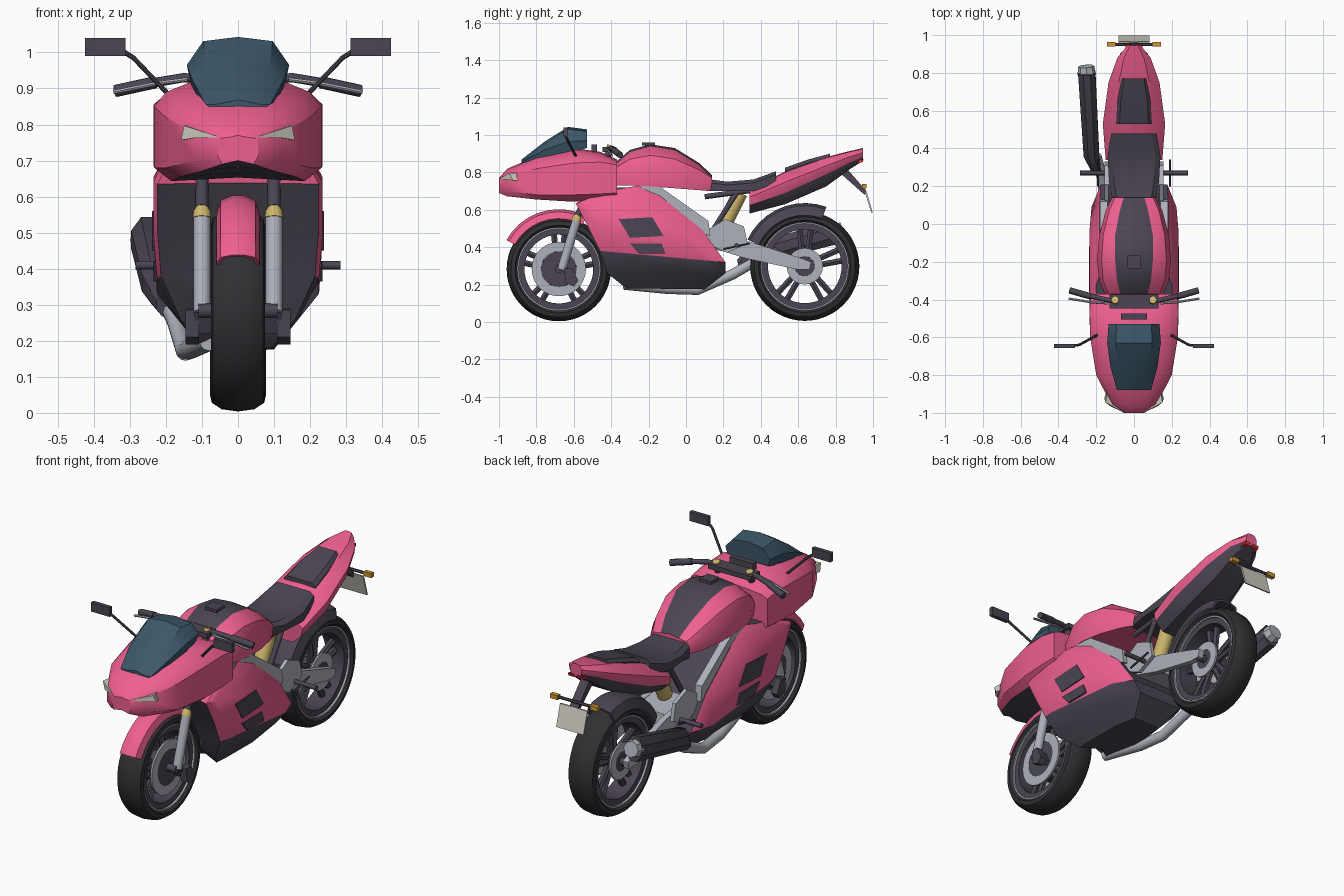
import bpy, bmesh
from math import sin, cos, radians, pi
from mathutils import Vector as V

if "Cube" in bpy.data.objects:
    bpy.data.objects.remove(bpy.data.objects["Cube"])


def material(name, *rgb):
    m = bpy.data.materials.new(name)
    m.diffuse_color = (*rgb, 1)
    m.use_nodes = True
    m.node_tree.nodes["Principled BSDF"].inputs["Base Color"].default_value = m.diffuse_color
    return m


PINK = material("pink", .86, .115, .28)
DARK = material("dark", .07, .06, .085)
RUBBER = material("rubber", .03, .03, .034)
METAL = material("metal", .42, .44, .49)
GLASS = material("glass", .045, .095, .14)
GOLD = material("gold", .62, .47, .15)
CREAM = material("cream", .62, .6, .52)
RED = material("red", .6, .03, .03)
AMBER = material("amber", .6, .3, .03)


def loft(name, rings, mats, pick=None, mirror=False, caps=True, closed=False):
    """Skin a list of equal rings; pick(row, segment) gives a material index."""
    bm = bmesh.new()
    vs = [[bm.verts.new(p) for p in r] for r in rings]
    n = len(rings[0])
    for i in range(len(vs) if closed else len(vs) - 1):
        a, b = vs[i], vs[(i + 1) % len(vs)]
        for j in range(n):
            f = bm.faces.new((a[j], a[(j + 1) % n], b[(j + 1) % n], b[j]))
            f.material_index = pick(i, min(j, n - 1 - j)) if pick else 0
    if caps and not closed:
        for r in (vs[0], vs[-1]):
            bm.faces.new(r).material_index = 0
    bmesh.ops.recalc_face_normals(bm, faces=bm.faces)
    me = bpy.data.meshes.new(name)
    bm.to_mesh(me)
    bm.free()
    ob = bpy.data.objects.new(name, me)
    bpy.context.collection.objects.link(ob)
    for m in mats:
        me.materials.append(m)
    if mirror:
        ob.modifiers.new("mirror", 'MIRROR')
    return ob


def full(half):
    """Complete a half ring (first and last point on x = 0)."""
    return half + [(-x, y, z) for x, y, z in half[-2:0:-1]]


def prism(name, pts, x0, x1, mat, mirror=True):
    return loft(name, [[(x, y, z) for y, z in pts] for x in (x0, x1)], [mat], mirror=mirror)


def box(name, c, s, mat, mirror=False):
    x, y, z = c
    a, b, d = (k / 2 for k in s)
    return prism(name, [(y - b, z - d), (y + b, z - d), (y + b, z + d), (y - b, z + d)], x - a, x + a, mat, mirror)


def tube(name, pts, r, mat, mirror=False, n=12):
    pts, rings = [V(p) for p in pts], []
    for i, p in enumerate(pts):
        d = pts[min(i + 1, len(pts) - 1)] - pts[max(i - 1, 0)]
        q = d.to_track_quat('Z', 'Y')
        k = r[i] if isinstance(r, list) else r
        rings.append([p + q @ V((k * cos(2 * pi * j / n), k * sin(2 * pi * j / n), 0)) for j in range(n)])
    return loft(name, rings, [mat], mirror=mirror)


def lathe(name, prof, c, mat, a0=0, a1=360, n=40, mirror=False):
    """Turn a closed (x, radius) profile about an axle at c = (y, z)."""
    whole = a1 - a0 == 360
    ang = [radians(a0 + (a1 - a0) * i / (n if whole else n - 1)) for i in range(n)]
    return loft(name, [[(x, c[0] + r * cos(a), c[1] + r * sin(a)) for x, r in prof] for a in ang],
                [mat], closed=whole, mirror=mirror)


def ring(name, x0, x1, r0, r1, c, mat, n=32, mirror=True):
    return lathe(name, [(x0, r0), (x0, r1), (x1, r1), (x1, r0)], c, mat, n=n, mirror=mirror)


def wheel(side, c, R, w, d0, d1):
    half = [(w * .75, R - .062), (w, R - .045), (w * .93, R - .022), (w * .6, R - .006)]
    lathe(side + "_tyre", half + [(0, R)] + [(-x, r) for x, r in half[::-1]], c, RUBBER, n=48)
    ring(side + "_rim", -w * .72, w * .72, R - .095, R - .06, c, DARK, 40, False)
    ring(side + "_rim_edge", w * .72, w * .86, R - .064, R - .056, c, METAL, 40)
    ring(side + "_brake_disc", .05, .06, d0, d1, c, METAL)
    ring(side + "_hub", -.058, .058, .012, d0, c, DARK, 20, False)
    tube(side + "_axle", [(-.11, *c), (.11, *c)], .02, DARK)
    for k in range(5):
        for s in (-.15, .15):
            a, b = 2 * pi * k / 5 + .3 + s * 2, 2 * pi * k / 5 + .3 + s
            tube(f"{side}_spoke", [(0, c[0] + .04 * cos(a), c[1] + .04 * sin(a)),
                                   (0, c[0] + (R - .08) * cos(b), c[1] + (R - .08) * sin(b))], .018, DARK, n=6)


# wheels and mudguards
FW, RW = (-.68, .283), (.635, .298)
wheel("front", FW, .279, .075, .095, .145)
wheel("rear", RW, .292, .078, .052, .097)


def guard(name, c, R, w, skirt, a0, a1, mat):
    out = [(w, R - skirt), (w * .8, R - .014), (w * .28, R)]
    out += [(-x, r) for x, r in out[::-1]]
    lathe(name, out + [(x * .87, r - .01) for x, r in out[::-1]], c, mat, a0, a1, 10)


guard("front_mudguard", FW, .32, .06, .05, 62, 151, PINK)
guard("rear_hugger", RW, .338, .084, .065, 70, 155, DARK)

# nose fairing
rings = []
for y, w, zt, zs, zl, zb in [(-1, .055, .77, .755, .71, .69), (-.955, .12, .82, .775, .70, .672),
                             (-.8, .20, .885, .82, .68, .655), (-.6, .232, .93, .85, .68, .643),
                             (-.46, .235, .91, .855, .685, .65), (-.37, .23, .87, .84, .69, .66)]:
    rings.append(full([(0, y, zt), (w * .5, y, zt - .006), (w * .86, y, zt * .5 + zs * .5), (w, y, zs),
                       (w, y, zl), (w * .8, y, zb), (0, y, zb + .01)]))
loft("nose_fairing", rings, [PINK, DARK], lambda i, j: int(j == 5))

# windscreen
loft("windscreen", [full([(0, y, zt), (w * .68, y, zt - .012), (w, y, zm), (w * .9, y, zb), (0, y, zb)])
                    for y, w, zt, zm, zb in [(-.88, .09, .868, .856, .85), (-.755, .125, .965, .92, .87),
                                             (-.63, .142, 1.043, .965, .90), (-.53, .135, 1.03, .97, .93)]], [GLASS])
# headlights
loft("headlight", [[(.05, -1.0, .765), (.15, -.945, .797), (.158, -.925, .757), (.125, -.965, .762)],
                   [(.05, -.93, .765), (.14, -.86, .797), (.14, -.86, .757), (.11, -.88, .762)]], [CREAM], mirror=True)

# fuel tank
loft("fuel_tank", [full([(0, y, zt), (s, y, zt - .01), (w * .88, y, zt * .55 + zm * .45), (w, y, zm),
                         (w * .95, y, zb), (0, y, zb)])
                   for y, w, s, zt, zm, zb in [(-.38, .15, .07, .85, .79, .73), (-.3, .185, .09, .92, .81, .73),
                                               (-.19, .195, .1, .95, .82, .725), (-.06, .185, .1, .93, .80, .715),
                                               (.07, .15, .075, .85, .77, .705), (.14, .115, .055, .785, .75, .70)]],
     [PINK, DARK], lambda i, j: int(j == 0))
box("fuel_cap", (0, -.2, .952), (.07, .07, .016), DARK)

# lower fairing with dark belly, front and back
rings = []
for yf, yb, w, zf, zb in [(-.42, -.2, .20, .70, .74), (-.59, -.12, .235, .635, .66), (-.52, .09, .235, .5, .49),
                          (-.46, .21, .225, .38, .32), (-.42, .21, .168, .26, .26), (-.32, .1, .10, .18, .175)]:
    half = [(0, yf + .06), (.95 * w, yf), (w, yf + .06), (w, yb - .12), (.78 * w, yb), (0, yb)]
    rings.append(full([(x, y, zf + (zb - zf) * (y - yf) / (yb - yf)) for x, y in half]))
loft("lower_fairing", rings, [DARK, PINK], lambda i, j: int(i == 0 or (i < 3 and 0 < j < 4)))
prism("upper_vent", [(-.36, .55), (-.18, .56), (-.12, .46), (-.3, .45)], .2, .238, DARK)
prism("lower_vent", [(-.3, .42), (-.13, .42), (-.11, .365), (-.25, .365)], .19, .235, DARK)
prism("engine", [(-.4, .72), (-.2, .72), (.08, .5), (.16, .42), (.17, .3), (-.4, .3)], -.13, .13, DARK, False)

# tail unit, seat and rear pad
loft("tail_unit", [full([(0, y, zt), (w * .6, y, zt - .004), (w, y, zt * .5 + zm * .5), (w * .94, y, zm),
                         (w * .6, y, zb), (0, y, zb)])
                   for y, w, zt, zm, zb in [(.34, .15, .71, .625, .58), (.53, .165, .805, .69, .63),
                                            (.75, .135, .882, .79, .725), (.88, .088, .915, .855, .82),
                                            (.945, .035, .93, .88, .86)]],
     [PINK, DARK], lambda i, j: int(j > 2))


def pad(name, stations):
    loft(name, [full([(0, y, zt), (w * .8, y, zt), (w, y, zt - .018), (w, y, zb), (0, y, zb)])
                for y, w, zt, zb in stations], [DARK])


pad("seat", [(.11, .11, .765, .70), (.22, .132, .75, .70), (.36, .14, .762, .70), (.48, .12, .805, .74)])
pad("rear_pad", [(.53, .095, .825, .78), (.65, .088, .868, .82), (.77, .065, .90, .86)])
tube("seat_rail", [(.08, .1, .67), (.08, .4, .71)], .014, DARK, True)
tube("seat_strut", [(.08, .15, .5), (.08, .27, .69)], .014, DARK, True)
prism("tail_light", [(.89, .86), (.95, .872), (.945, .855), (.9, .845)], .008, .045, RED)

# plate, holder and indicators
prism("plate_holder", [(.82, .80), (.86, .82), (.965, .70), (.955, .68)], -.025, .025, DARK, False)
prism("number_plate", [(.955, .70), (.965, .70), (.998, .585), (.99, .585)], -.082, .082, CREAM, False)
tube("indicator_stalk", [(0, .95, .725), (.1, .95, .725)], .008, DARK, True, 6)
box("indicator", (.12, .952, .725), (.045, .024, .024), AMBER, True)

# front fork, calipers and clamp
tube("fork_leg", [(.10, -.665, .28), (.10, -.583, .55)], .024, METAL, True)
tube("fork_collar", [(.10, -.588, .54), (.10, -.582, .56), (.10, -.575, .578)], [.026, .024, .012], GOLD, True)
tube("fork_tube", [(.10, -.578, .57), (.10, -.40, .93)], .018, DARK, True)
tube("fork_cap", [(.10, -.41, .92), (.10, -.402, .945)], .019, GOLD, True)
prism("brake_caliper", [(-.65, .285), (-.61, .29), (-.575, .22), (-.60, .19), (-.645, .21)], .108, .145, DARK)
prism("caliper_mount", [(-.66, .28), (-.63, .29), (-.61, .24), (-.63, .22)], .062, .12, DARK)
box("top_clamp", (0, -.41, .922), (.26, .075, .026), DARK)
box("dashboard", (0, -.49, .925), (.14, .03, .05), DARK)

# handlebars, levers and mirrors
tube("handlebar", [(.10, -.41, .925), (.15, -.40, .93), (.24, -.38, .915)], .013, DARK, True)
tube("grip", [(.23, -.383, .917), (.34, -.352, .893)], .017, DARK, True)
tube("lever", [(.14, -.42, .925), (.22, -.415, .915), (.345, -.395, .89)], .006, METAL, True, 6)
tube("mirror_arm", [(.18, -.58, .87), (.29, -.64, .985), (.33, -.645, 1.01)], .007, DARK, True, 8)
box("mirror", (.368, -.645, 1.015), (.112, .022, .05), DARK, True)

# frame beams, swingarm and shock
prism("frame_beam", [(-.26, .735), (-.17, .745), (.12, .54), (.13, .46), (.05, .49)], .14, .18, METAL)
prism("foot_plate", [(.11, .49), (.21, .55), (.31, .51), (.33, .42), (.22, .37), (.11, .42)], .135, .155, METAL)
prism("swingarm", [(.12, .46), (.34, .43), (.62, .34), (.67, .32), (.66, .28), (.6, .28), (.32, .34), (.13, .40)],
      .088, .12, METAL)
prism("swingarm_brace", [(.12, .46), (.3, .43), (.31, .36), (.13, .39)], -.11, .11, METAL, False)
tube("shock_spring", [(0, .18, .47), (0, .29, .69)], .04, GOLD)
tube("footpeg", [(.15, .27, .41), (.285, .27, .41)], .012, DARK, True)
tube("foot_pedal", [(.19, .2, .39), (.19, .34, .42)], .006, DARK, True, 6)

# exhaust pipe and silencer on the left
tube("exhaust_pipe", [(-.08, -.33, .2), (-.13, -.1, .178), (-.145, .06, .172), (-.17, .25, .255), (-.20, .36, .32)],
     .028, METAL)
rings = []
for x, y, z, w, h in [(-.20, .28, .30, .028, .035), (-.225, .36, .36, .045, .06), (-.25, .80, .48, .05, .068)]:
    rings.append([(x + w * cos(a), y - .2 * h * sin(a), z + h * sin(a)) for a in [pi / 4 * k + pi / 8 for k in range(8)]])
loft("silencer", rings, [DARK])
tube("silencer_tip", [(-.25, .79, .48), (-.253, .835, .49)], [.05, .042], METAL, n=8)

# smooth shading with kept creases
for ob in bpy.context.scene.objects:
    ob.select_set(True)
    bpy.context.view_layer.objects.active = ob
bpy.ops.object.shade_smooth_by_angle(angle=radians(32))
